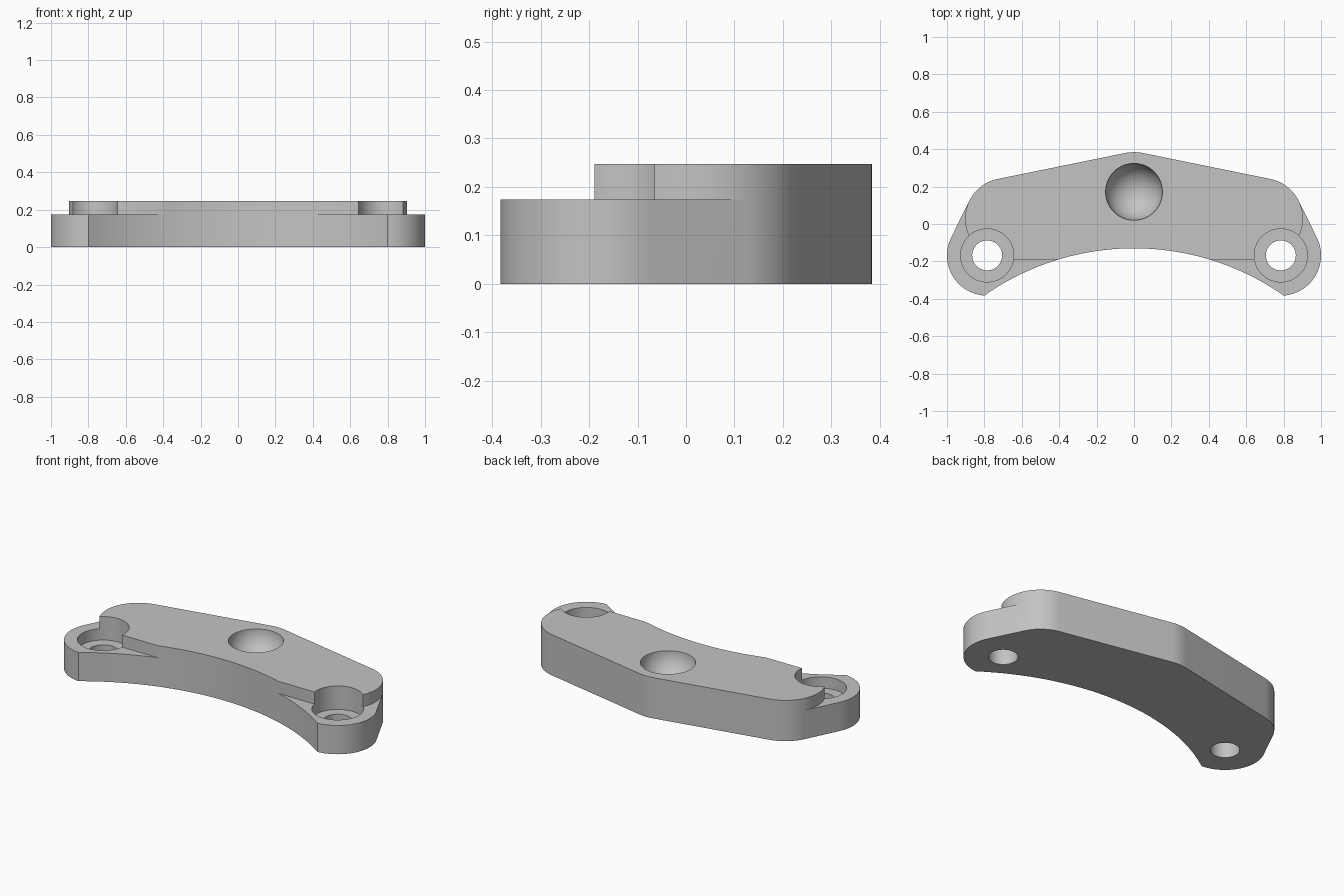
import bpy, bmesh, math
from mathutils import Vector

cube = bpy.data.objects.get("Cube")
if cube:
    bpy.data.objects.remove(cube, do_unlink=True)

HEIGHT, EAR_HEIGHT, SEAT_HEIGHT = 0.247, 0.174, 0.105

# Circles that round the outline: back apex, shoulder and ear
APEX = (Vector((0, 0.134)), 0.25)
SHOULDER = (Vector((0.686, 0.028)), 0.217)
EAR = (Vector((0.785, -0.168)), 0.215)

grey = bpy.data.materials.new("plain grey")
grey.use_nodes = True
colour = (0.55, 0.55, 0.55, 1)
grey.diffuse_color = colour
grey.node_tree.nodes["Principled BSDF"].inputs["Base Color"].default_value = colour


def arc(circle, start, end, steps):
    c, r = circle
    angles = [start + (end - start) * i / steps for i in range(steps + 1)]
    return [c + Vector((math.cos(a), math.sin(a))) * r for a in angles]


def tangent_angle(a, b):
    d = b[0] - a[0]
    return math.atan2(d.y, d.x) + math.acos((a[1] - b[1]) / d.length)


def prism(name, points, bottom, top):
    bm = bmesh.new()
    face = bm.faces.new([bm.verts.new((p[0], p[1], bottom)) for p in points])
    new = bmesh.ops.extrude_face_region(bm, geom=[face])["geom"]
    verts = [v for v in new if isinstance(v, bmesh.types.BMVert)]
    bmesh.ops.translate(bm, verts=verts, vec=(0, 0, top - bottom))
    bmesh.ops.recalc_face_normals(bm, faces=bm.faces)
    mesh = bpy.data.meshes.new(name)
    bm.to_mesh(mesh)
    bm.free()
    obj = bpy.data.objects.new(name, mesh)
    bpy.context.collection.objects.link(obj)
    return obj


def cut(body, cutter):
    cutter.hide_render = True
    mod = body.modifiers.new("cut", "BOOLEAN")
    mod.operation, mod.solver, mod.object = "DIFFERENCE", "EXACT", cutter
    bpy.ops.object.select_all(action="DESELECT")
    body.select_set(True)
    bpy.context.view_layer.objects.active = body
    bpy.ops.object.modifier_apply(modifier=mod.name)
    bpy.data.objects.remove(cutter, do_unlink=True)


# Outline of the right half, clockwise from the apex, then mirrored
back = tangent_angle(APEX, SHOULDER)
side = tangent_angle(SHOULDER, EAR)
ear_end = math.radians(-86)
half = arc(APEX, math.pi / 2, back, 4)
half += arc(SHOULDER, back, side, 16)
half += arc(EAR, side, ear_end, 28)

# Concave front edge through both ear tips
tip, front_y = half[-1], -0.13
rise = front_y - tip.y
radius = (tip.x ** 2 + rise ** 2) / (2 * rise)
bow = (Vector((0, front_y - radius)), radius)
half += arc(bow, math.acos(tip.x / radius), math.pi / 2, 24)[1:]
mirrored = [Vector((-p.x, p.y)) for p in reversed(half[1:-1])]
bracket = prism("curved_bracket", half + mirrored, 0, HEIGHT)
bracket.data.materials.append(grey)

# Lowered ears, counterbores and bolt holes on both sides
step = arc(SHOULDER, side, -math.pi / 2, 28)
normal = Vector((math.cos(side), math.sin(side)))
step = [step[0] + normal * 0.3] + step
step += [Vector((0.3, step[-1].y)), Vector((0.3, -0.6)), Vector((1.3, -0.6))]
for s in (1, -1):
    centre = Vector((s * EAR[0].x, EAR[0].y))
    flipped = [(s * p.x, p.y) for p in step]
    cut(bracket, prism("ear_step_cutter", flipped, EAR_HEIGHT, 0.5))
    for r, bottom in ((0.142, SEAT_HEIGHT), (0.08, -0.1)):
        ring = arc((centre, r), 0, math.tau, 64)[:-1]
        cut(bracket, prism("bolt_hole_cutter", ring, bottom, 0.5))

# Round socket in the top
bpy.ops.mesh.primitive_uv_sphere_add(segments=64, ring_count=32, radius=0.152,
                                     location=(0, 0.172, HEIGHT + 0.001))
cut(bracket, bpy.context.object)

for poly in bracket.data.polygons:
    poly.material_index = 0
bpy.ops.object.shade_smooth_by_angle(angle=math.radians(30))
